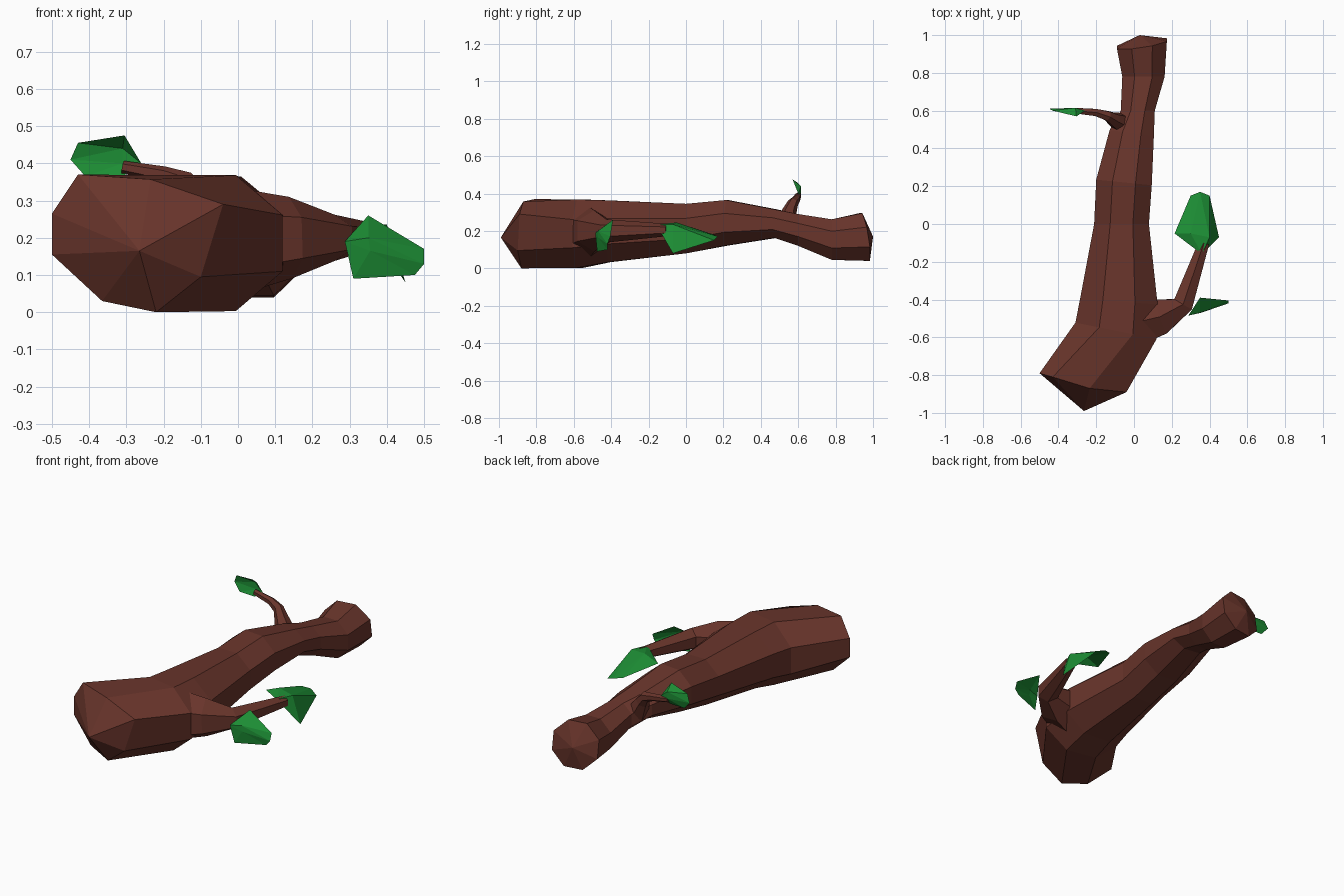
import bpy, bmesh, math
from mathutils import Vector

if "Cube" in bpy.data.objects:
    bpy.data.objects.remove(bpy.data.objects["Cube"])


def material(name, rgb):
    m = bpy.data.materials.new(name)
    m.diffuse_color = (*rgb, 1)
    m.use_nodes = True
    m.node_tree.nodes["Principled BSDF"].inputs["Base Color"].default_value = m.diffuse_color
    return m


bark = material("bark", (0.14, 0.035, 0.024))
green = material("leaf_green", (0.012, 0.27, 0.035))


def add_object(name, bm, mat):
    bmesh.ops.recalc_face_normals(bm, faces=bm.faces)
    me = bpy.data.meshes.new(name)
    bm.to_mesh(me)
    bm.free()
    me.materials.append(mat)
    ob = bpy.data.objects.new(name, me)
    bpy.context.collection.objects.link(ob)


def skin(name, rings, start, end):
    """Bridge rings of points and close both ends with a fan to a tip point."""
    bm = bmesh.new()
    rows = [[bm.verts.new(p) for p in r] for r in rings]
    n = len(rows[0])
    for a, b in zip(rows, rows[1:]):
        for i in range(n):
            j = (i + 1) % n
            bm.faces.new((a[i], a[j], b[j], b[i]))
    for row, tip in ((rows[0], start), (rows[-1], end)):
        t = bm.verts.new(tip)
        for i in range(n):
            bm.faces.new((row[i], row[(i + 1) % n], t))
    add_object(name, bm, bark)


def trunk_ring(x, y, half_w, z0, z1, slant, lean=0.0):
    """Eight-sided ring; slant turns it about z, lean shifts the top along y."""
    pts = []
    for k in range(8):
        a = math.radians(22.5 + 45 * k)
        c, s = math.cos(a) / 0.924, math.sin(a) / 0.924
        pts.append((x + half_w * c, y + half_w * slant * c + lean * s,
                    (z0 + z1) / 2 + (z1 - z0) / 2 * s))
    return pts


def limb(name, path, sides):
    """Tapering tube along (x, y, z, radius) points."""
    pts = [Vector(p[:3]) for p in path]
    rings = []
    for i, p in enumerate(pts):
        t = (pts[min(i + 1, len(pts) - 1)] - pts[max(i - 1, 0)]).normalized()
        side = t.cross(Vector((0, 0, 1))).normalized()
        up = side.cross(t)
        r = path[i][3]
        rings.append([p + r * (side * math.cos(a) + up * math.sin(a))
                      for a in (2 * math.pi * (k + 0.5) / sides for k in range(sides))])
    skin(name, rings, pts[0], pts[-1])


def leaf(name, pts):
    """Folded leaf: base, two ridge points, left wing, right wing, three tip points."""
    bm = bmesh.new()
    v = [bm.verts.new(p) for p in pts]
    for f in ((0, 1, 3), (0, 2, 1), (0, 4, 2), (3, 1, 5), (1, 2, 6), (1, 6, 5), (2, 7, 6), (2, 4, 7)):
        bm.faces.new([v[i] for i in f])
    add_object(name, bm, green)


# Trunk: irregular cut end, then bending, narrowing rings
cut_end = [(-0.04, -0.89, 0.29), (-0.235, -0.87, 0.357), (-0.43, -0.81, 0.37), (-0.5, -0.79, 0.265),
           (-0.5, -0.79, 0.155), (-0.365, -0.83, 0.03), (-0.22, -0.88, 0.0), (-0.1, -0.9, 0.095)]
trunk = [cut_end,
         trunk_ring(-0.095, -0.565, 0.215, 0.003, 0.368, -0.2),
         trunk_ring(-0.08, -0.41, 0.205, 0.033, 0.363, -0.08),
         trunk_ring(-0.066, 0.0, 0.145, 0.08, 0.345, 0),
         trunk_ring(-0.053, 0.22, 0.147, 0.122, 0.365, -0.1),
         trunk_ring(-0.012, 0.48, 0.117, 0.163, 0.315, -0.15),
         trunk_ring(0.02, 0.6, 0.09, 0.12, 0.29, 0),
         trunk_ring(0.05, 0.78, 0.112, 0.045, 0.262, 0),
         trunk_ring(0.042, 0.955, 0.132, 0.04, 0.295, 0.15, -0.02)]
skin("trunk", trunk, (-0.265, -0.99, 0.165), (0.03, 1.0, 0.17))

# Side branch and small twig
limb("side_branch", [(-0.03, -0.53, 0.19, 0.15), (0.14, -0.49, 0.2, 0.11),
                     (0.26, -0.425, 0.2, 0.062), (0.37, -0.1, 0.205, 0.033)], 6)
limb("twig", [(-0.06, 0.53, 0.23, 0.06), (-0.11, 0.555, 0.31, 0.038), (-0.14, 0.572, 0.35, 0.029),
              (-0.2, 0.59, 0.37, 0.022), (-0.31, 0.6, 0.39, 0.017)], 6)

# Leaves
leaf("large_leaf", [(0.36, -0.16, 0.235), (0.3, -0.05, 0.245), (0.4, -0.07, 0.235), (0.215, -0.05, 0.21),
                    (0.45, -0.07, 0.08), (0.3, 0.15, 0.18), (0.35, 0.17, 0.17), (0.4, 0.15, 0.15)])
leaf("low_leaf", [(0.287, -0.485, 0.19), (0.35, -0.47, 0.2), (0.355, -0.47, 0.165), (0.35, -0.39, 0.26),
                  (0.31, -0.475, 0.09), (0.5, -0.405, 0.17), (0.5, -0.42, 0.13), (0.475, -0.42, 0.1)])
leaf("twig_leaf", [(-0.26, 0.6, 0.4), (-0.31, 0.615, 0.44), (-0.31, 0.615, 0.4), (-0.305, 0.57, 0.475),
                   (-0.31, 0.595, 0.365), (-0.43, 0.6, 0.455), (-0.45, 0.61, 0.41), (-0.41, 0.6, 0.365)])
